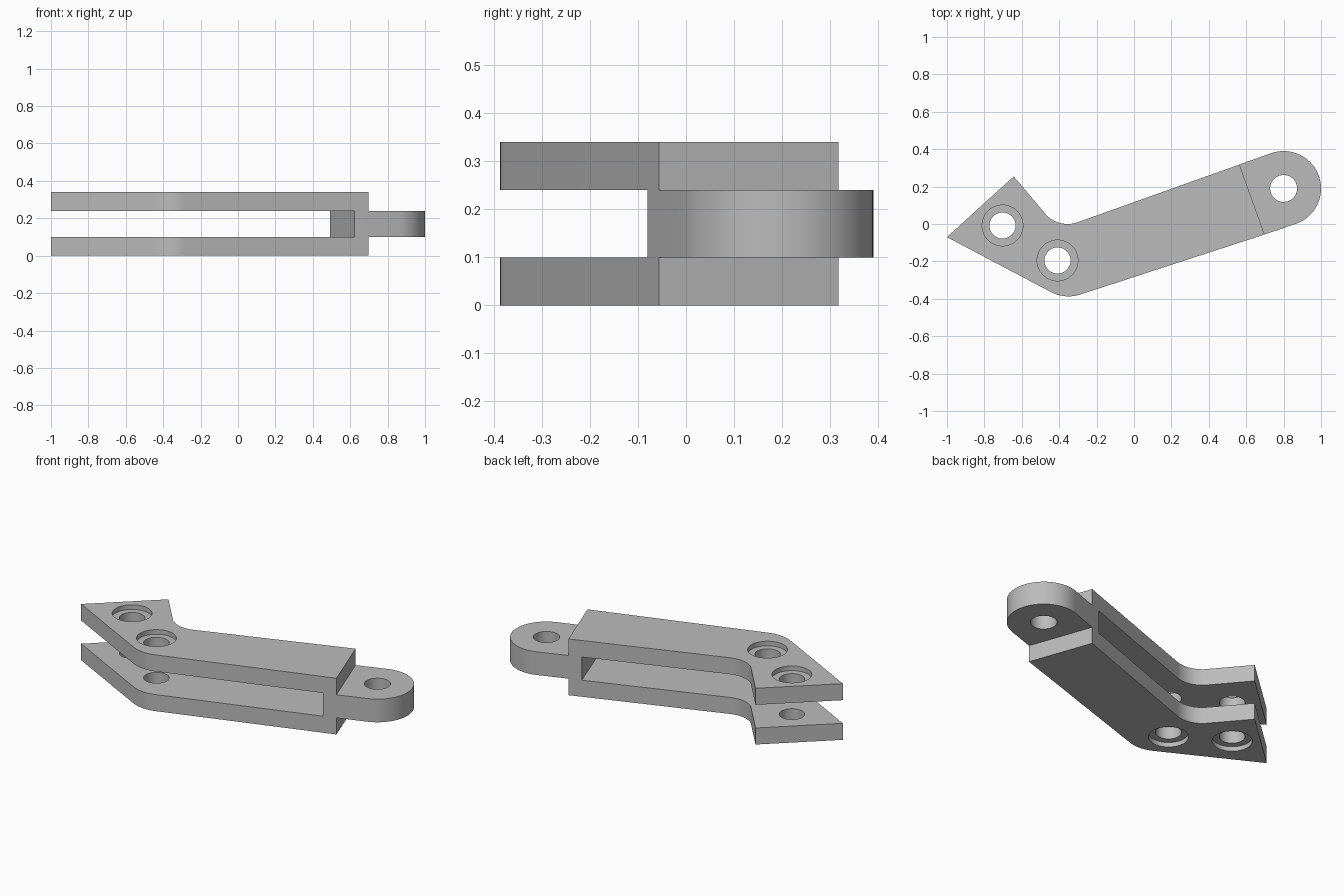
import bpy
import bmesh
from math import cos, sin, radians
from mathutils import Vector

cube = bpy.data.objects.get("Cube")
if cube:
    bpy.data.objects.remove(cube, do_unlink=True)

PLATE, GAP_TOP, HEIGHT = 0.10, 0.24, 0.34
BORE_R, SINK_R, SINK_DEPTH = 0.07, 0.109, 0.028
EYE = (0.80, 0.19)
PIVOTS = [(-0.703, -0.008), (-0.409, -0.195)]

grey = bpy.data.materials.new("grey_metal")
grey.use_nodes = True
colour = (0.5, 0.5, 0.5, 1)
grey.diffuse_color = colour
grey.node_tree.nodes["Principled BSDF"].inputs["Base Color"].default_value = colour


def arc(centre, radius, start, end, steps):
    """Points along an arc, angles in degrees."""
    angles = [radians(start + (end - start) * i / steps) for i in range(steps + 1)]
    return [(centre[0] + radius * cos(a), centre[1] + radius * sin(a)) for a in angles]


def prism(name, outline, bottom, top):
    """Extrude a counter-clockwise outline between two heights."""
    bm = bmesh.new()
    face = bm.faces.new([bm.verts.new((x, y, bottom)) for x, y in outline])
    grown = bmesh.ops.extrude_face_region(bm, geom=[face])["geom"]
    for v in grown:
        if isinstance(v, bmesh.types.BMVert):
            v.co.z = top
    bmesh.ops.recalc_face_normals(bm, faces=bm.faces)
    mesh = bpy.data.meshes.new(name)
    bm.to_mesh(mesh)
    bm.free()
    mesh.materials.append(grey)
    obj = bpy.data.objects.new(name, mesh)
    bpy.context.collection.objects.link(obj)
    return obj


def combine(target, other, operation):
    """Apply a boolean and discard the second object."""
    mod = target.modifiers.new("boolean", "BOOLEAN")
    mod.operation, mod.solver, mod.object = operation, "EXACT", other
    bpy.context.view_layer.objects.active = target
    bpy.ops.object.modifier_apply(modifier=mod.name)
    bpy.data.objects.remove(other, do_unlink=True)


def drill(target, centre, radius, bottom, top):
    cutter = prism("hole_cutter", arc(centre, radius, 0, 354.375, 63), bottom, top)
    cutter.hide_render = True
    combine(target, cutter, "DIFFERENCE")


# Ends of the straight arm and of the solid web inside it
end_low, end_high = Vector((0.698, -0.056)), Vector((0.564, 0.318))
outer_bend = arc((-0.35, -0.187), 0.2, -118, -71.7, 14)
inner_bend = arc((-0.355, 0.16), 0.16, -70.4, -132, 14)
web_low = end_low.lerp(Vector(outer_bend[-1]), 0.075)
web_high = end_high.lerp(Vector(inner_bend[0]), 0.083)

plate_outline = ([(-1, -0.07)] + outer_bend + [web_low, end_low, end_high, web_high]
                 + inner_bend + [(-0.643, 0.254)])

# Two bent side plates
lower = prism("link_arm", plate_outline, 0, PLATE)
upper = prism("upper_plate", plate_outline, GAP_TOP, HEIGHT)

# Solid web with the rounded eye
eye_outline = [web_low, end_low] + arc(EYE, 0.2, -71, 109, 40) + [end_high, web_high]
eye = prism("eye_tongue", eye_outline, PLATE, GAP_TOP)
drill(eye, EYE, 0.072, 0, HEIGHT)

# Counterbored pivot holes on both outer faces
for centre in PIVOTS:
    drill(lower, centre, BORE_R, -0.1, 0.15)
    drill(lower, centre, SINK_R, -0.1, SINK_DEPTH)
    drill(upper, centre, BORE_R, 0.2, 0.5)
    drill(upper, centre, SINK_R, HEIGHT - SINK_DEPTH, 0.5)

# Fuse into one part
combine(lower, eye, "UNION")
combine(lower, upper, "UNION")
bpy.ops.object.select_all(action="DESELECT")
lower.select_set(True)
bpy.context.view_layer.objects.active = lower
bpy.ops.object.shade_smooth_by_angle(angle=radians(30))
